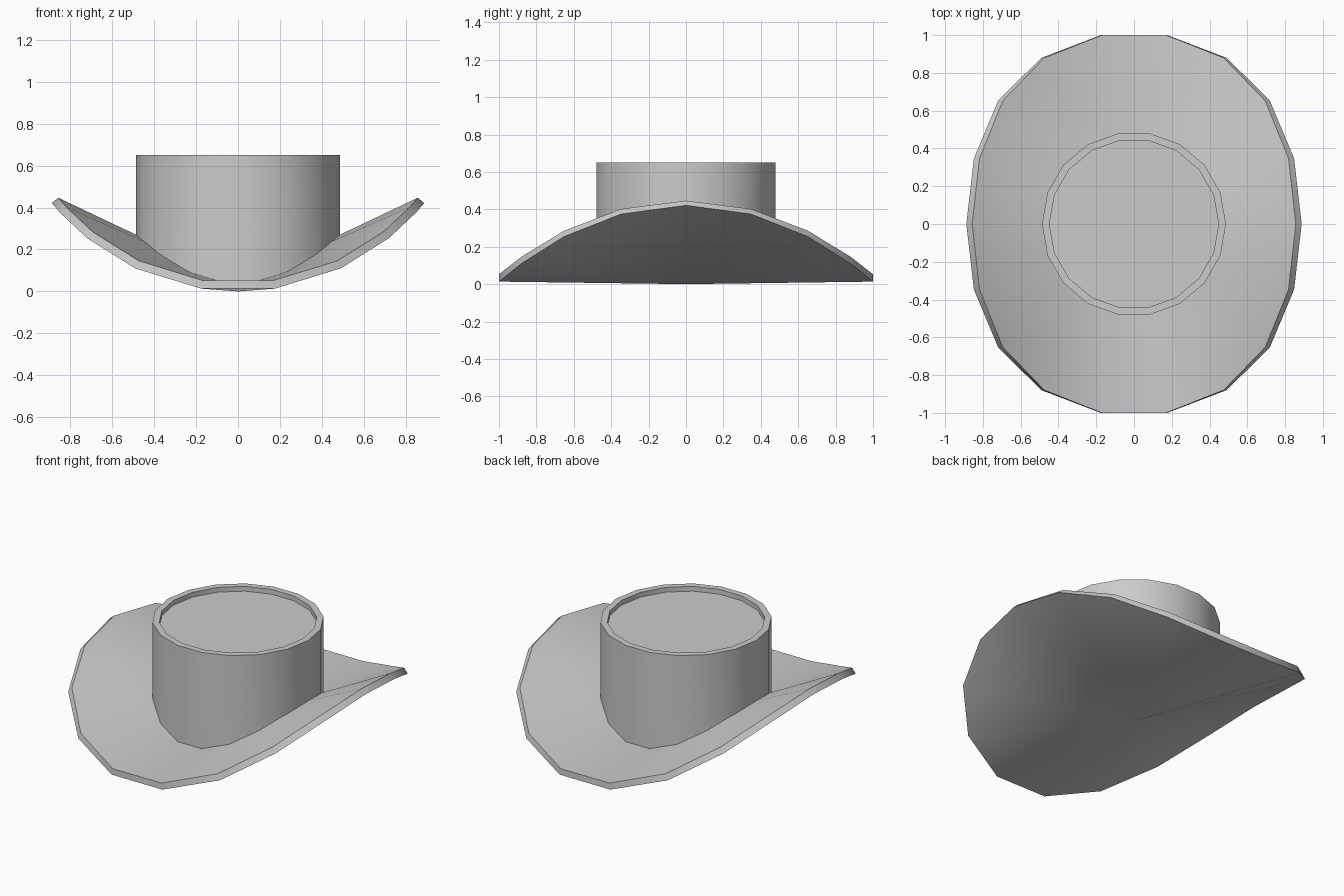
import bpy, bmesh, math
from mathutils import Vector
from mathutils.bvhtree import BVHTree

if "Cube" in bpy.data.objects:
    bpy.data.objects.remove(bpy.data.objects["Cube"])

N = 18            # sides of brim and crown
BEND = 1.146      # radius the brim is curled around
THICK = 0.04
FLAT_R = 1.0154   # brim radius before curling


def finish(bm, name):
    bmesh.ops.recalc_face_normals(bm, faces=bm.faces)
    me = bpy.data.meshes.new(name)
    bm.to_mesh(me)
    bm.free()
    ob = bpy.data.objects.new(name, me)
    bpy.context.collection.objects.link(ob)
    bpy.ops.object.select_all(action='DESELECT')
    ob.select_set(True)
    bpy.context.view_layer.objects.active = ob
    bpy.ops.object.shade_smooth_by_angle(angle=math.radians(30))
    return ob


def circle(r, i):
    a = 2 * math.pi * i / N
    return r * math.cos(a), r * math.sin(a)


def bridge(bm, a, b):
    for i in range(N):
        j = (i + 1) % N
        bm.faces.new((a[i], a[j], b[j], b[i]))


def fan(bm, ring, centre):
    for i in range(N):
        bm.faces.new((ring[i], ring[(i + 1) % N], centre))


def curled(i, lift):
    s, y = circle(FLAT_R, i)
    t = s / BEND
    r = BEND - lift
    return r * math.sin(t), y, BEND - r * math.cos(t)


# Brim: thick disc with its sides curled up
bm = bmesh.new()
low = [bm.verts.new(curled(i, 0)) for i in range(N)]
high = [bm.verts.new(curled(i, THICK)) for i in range(N)]
bridge(bm, low, high)
fan(bm, low, bm.verts.new((0, 0, 0)))
fan(bm, high, bm.verts.new((0, 0, THICK)))
surface = BVHTree.FromBMesh(bm)
finish(bm, "brim")


# Crown: round wall following the brim, with a rim and sunken top
def brim_height(x, y):
    hit = surface.ray_cast(Vector((x, y, 2)), Vector((0, 0, -1)))[0]
    return hit.z


bm = bmesh.new()
base = []
for i in range(N):
    x, y = circle(0.487, i)
    base.append(bm.verts.new((x, y, brim_height(x, y) - 0.012)))
rings = [base]
for r, z in ((0.487, 0.65), (0.448, 0.65), (0.448, 0.62)):
    rings.append([bm.verts.new((*circle(r, i), z)) for i in range(N)])
for a, b in zip(rings, rings[1:]):
    bridge(bm, a, b)
bm.faces.new(rings[-1])
finish(bm, "crown")
